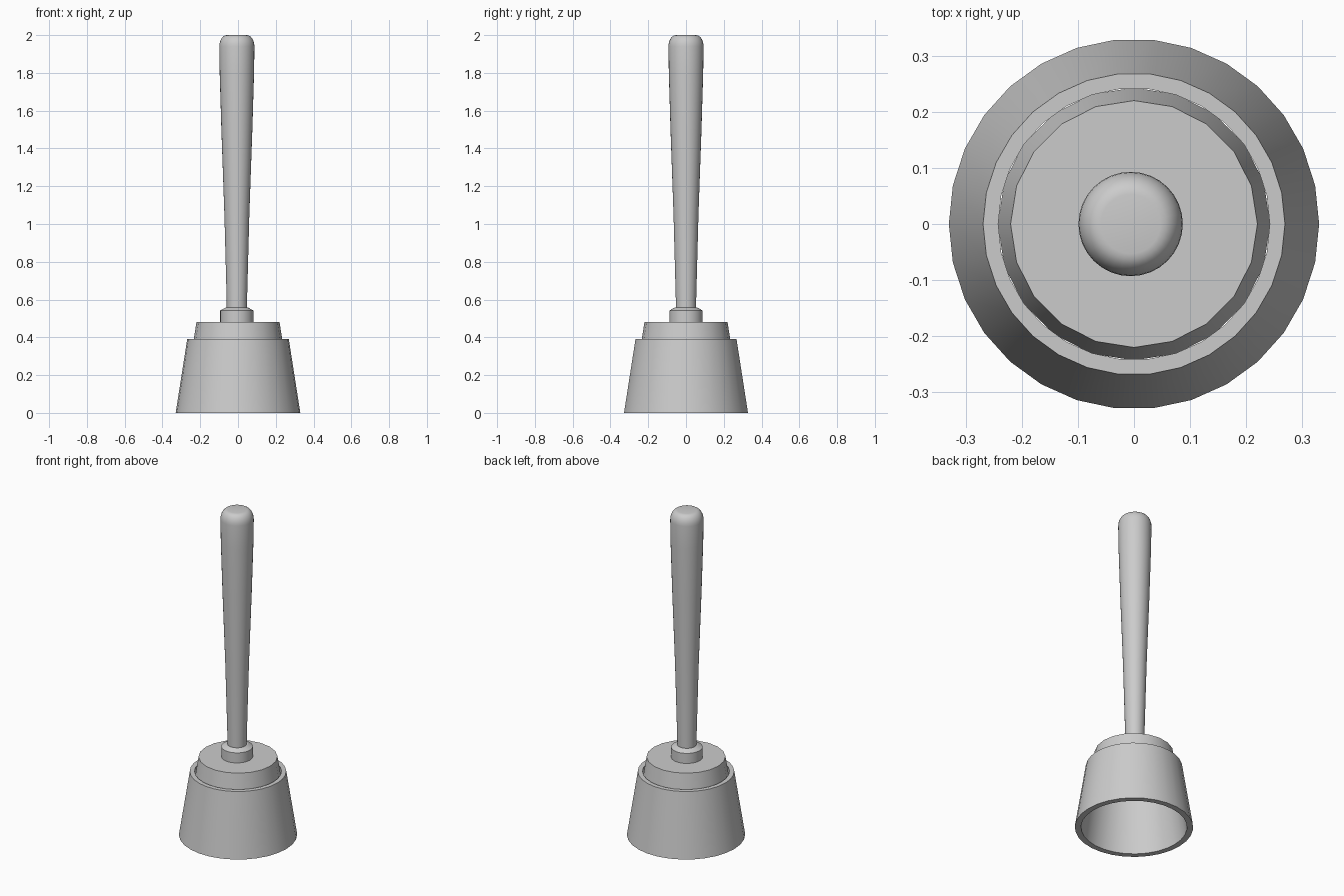
import bpy, bmesh, math

if "Cube" in bpy.data.objects:
    bpy.data.objects.remove(bpy.data.objects["Cube"])


def lathe(name, profile, sides, x=0.0, closed=False, smooth=35):
    """Revolve (radius, z) points round the z axis; radius 0 gives a pole."""
    bm = bmesh.new()
    rings = []
    for r, z in profile:
        if r == 0:
            rings.append([bm.verts.new((x, 0, z))] * sides)
        else:
            rings.append([bm.verts.new((x + r * math.cos(2 * math.pi * i / sides),
                                        r * math.sin(2 * math.pi * i / sides), z))
                          for i in range(sides)])
    pairs = list(zip(rings, rings[1:]))
    if closed:
        pairs.append((rings[-1], rings[0]))
    for a, b in pairs:
        for i in range(sides):
            j = (i + 1) % sides
            bm.faces.new(list(dict.fromkeys((a[i], a[j], b[j], b[i]))))
    bmesh.ops.recalc_face_normals(bm, faces=bm.faces)
    mesh = bpy.data.meshes.new(name)
    bm.to_mesh(mesh)
    bm.free()
    obj = bpy.data.objects.new(name, mesh)
    bpy.context.collection.objects.link(obj)
    bpy.ops.object.select_all(action='DESELECT')
    obj.select_set(True)
    bpy.context.view_layer.objects.active = obj
    bpy.ops.object.shade_smooth_by_angle(angle=math.radians(smooth))
    return obj


# Hollow flared cup with a thick wall
lathe("rubber_cup", [(0.33, 0), (0.269, 0.39), (0.242, 0.39), (0.296, 0)], 30, closed=True)

# Tapered plug closing the top of the cup
lathe("cup_plug", [(0, 0.335), (0.243, 0.335), (0.22, 0.48), (0, 0.48)], 20)

# Collar that holds the handle
HANDLE_X = -0.006
lathe("collar", [(0, 0.47), (0.088, 0.47), (0.088, 0.542), (0.06, 0.557), (0, 0.557)],
      32, HANDLE_X, smooth=25)

# Handle: slim at the collar, swelling to a rounded end
top = [(0.053 + 0.04 * math.sin(a), 1.94 + 0.06 * math.cos(a))
       for a in (math.radians(d) for d in range(90, -1, -15))]
lathe("handle", [(0, 0.5), (0.053, 0.5), (0.054, 0.6), (0.066, 1.05), (0.082, 1.5),
                 (0.091, 1.8)] + top + [(0, 2.0)], 32, HANDLE_X)
